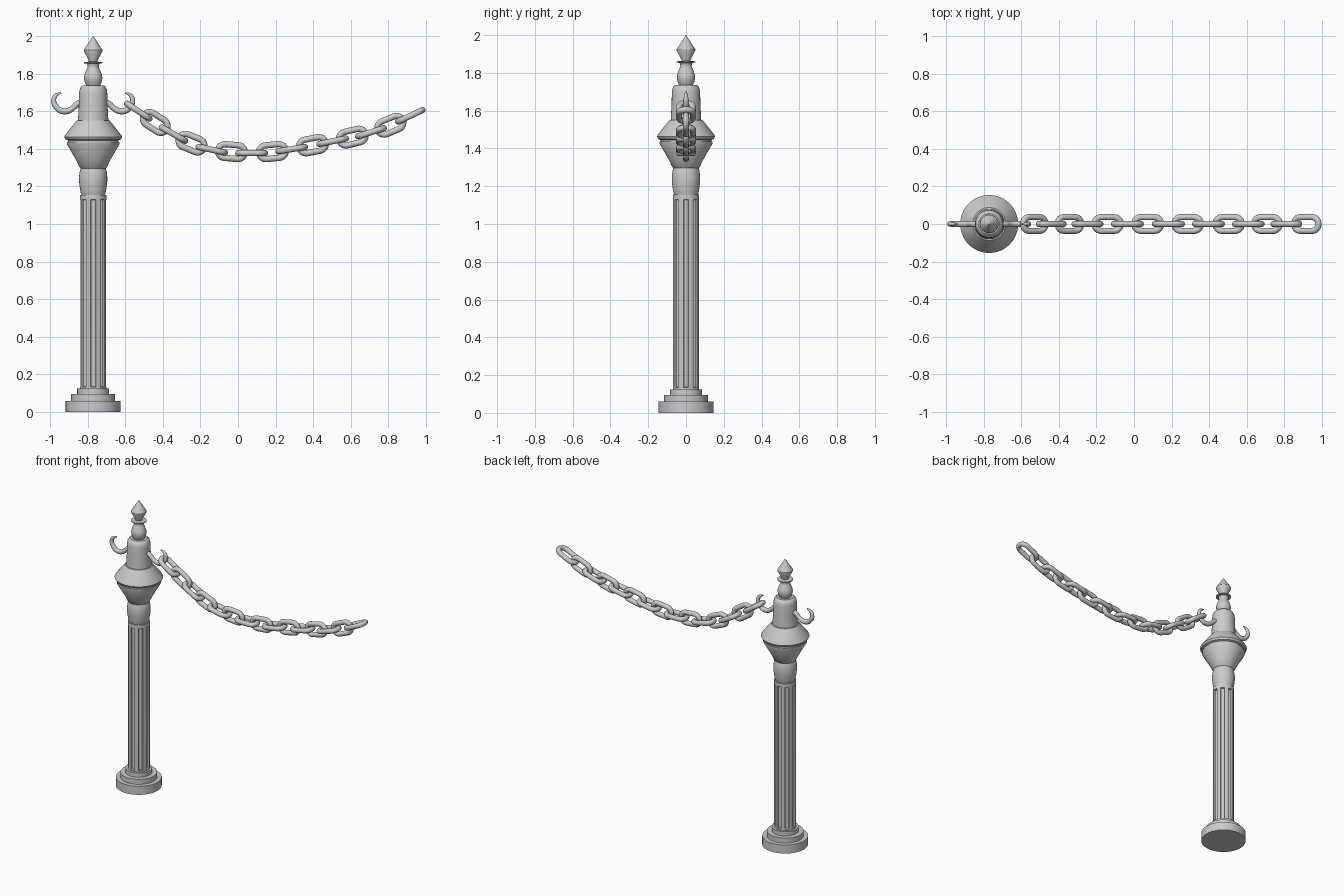
import bpy, bmesh
from math import sin, cos, pi, radians, atan2
from mathutils import Matrix

if "Cube" in bpy.data.objects:
    bpy.data.objects.remove(bpy.data.objects["Cube"])

PX = -0.77  # post centre


def finish(bm, name, angle=32):
    bmesh.ops.remove_doubles(bm, verts=bm.verts, dist=1e-5)
    bmesh.ops.recalc_face_normals(bm, faces=bm.faces)
    me = bpy.data.meshes.new(name)
    bm.to_mesh(me)
    bm.free()
    ob = bpy.data.objects.new(name, me)
    bpy.context.collection.objects.link(ob)
    bpy.ops.object.select_all(action='DESELECT')
    ob.select_set(True)
    bpy.context.view_layer.objects.active = ob
    bpy.ops.object.shade_smooth_by_angle(angle=radians(angle))
    return ob


def loft(bm, rings, closed=False):
    """Skin a list of point rings; cap the ends unless closed."""
    vs = [[bm.verts.new(p) for p in r] for r in rings]
    n = len(vs[0])
    pairs = list(zip(vs, vs[1:])) + ([(vs[-1], vs[0])] if closed else [])
    for a, b in pairs:
        for i in range(n):
            j = (i + 1) % n
            bm.faces.new((a[i], a[j], b[j], b[i]))
    if not closed:
        bm.faces.new(vs[0][::-1])
        bm.faces.new(vs[-1])


def lathe(name, profile, seg=48):
    bm = bmesh.new()
    loft(bm, [[(PX + r * cos(2 * pi * i / seg), r * sin(2 * pi * i / seg), z)
               for i in range(seg)] for r, z in profile])
    return finish(bm, name)


def smooth_path(pts, steps=6):
    """Catmull-Rom through tuples of any size."""
    p = [pts[0]] + pts + [pts[-1]]
    out = []
    for k in range(1, len(p) - 2):
        for s in range(steps):
            t = s / steps
            out.append(tuple(0.5 * (2 * b + (c - a) * t + (2 * a - 5 * b + 4 * c - d) * t * t
                                    + (3 * b - a - 3 * c + d) * t ** 3)
                             for a, b, c, d in zip(*p[k - 1:k + 3])))
    return out + [pts[-1]]


def tube(bm, path, closed=False, seg=14):
    """Round tube in the xz plane along (x, z, radius) points."""
    rings, n = [], len(path)
    for i, (x, z, r) in enumerate(path):
        a = path[i - 1] if closed or i else path[0]
        b = path[(i + 1) % n] if closed or i < n - 1 else path[-1]
        t = atan2(b[1] - a[1], b[0] - a[0])
        rings.append([(x - sin(t) * r * cos(u), r * sin(u), z + cos(t) * r * cos(u))
                      for u in (2 * pi * k / seg for k in range(seg))])
    loft(bm, rings, closed)


# stepped base
lathe("base", [(0.146, 0), (0.146, 0.06), (0.117, 0.06), (0.117, 0.095),
               (0.085, 0.095), (0.085, 0.125), (0.06, 0.125)])

# fluted shaft: eight round-bottomed grooves
bm = bmesh.new()
R, rings = 0.07, []
for z, depth in ((0.12, 0), (0.134, 0), (0.136, 1), (1.127, 1), (1.129, 0), (1.155, 0)):
    ring = []
    for k in range(8):
        for d in (-22.5, -18, -14.5, -11.5, -11, -7, -3, 3, 7, 11, 11.5, 14.5, 18):
            g = 0.015 * (1 - (d / 14) ** 2) ** 0.5 * depth if abs(d) <= 11 else 0
            a = radians(k * 45 + d)
            ring.append((PX + (R - g) * cos(a), (R - g) * sin(a), z))
    rings.append(ring)
loft(bm, rings)
finish(bm, "fluted_shaft")

# bulging neck
lathe("neck", smooth_path([(0.062, 1.15), (0.069, 1.18), (0.075, 1.23), (0.073, 1.27), (0.066, 1.302)], 4))

# flared collar
lathe("collar", [(0.066, 1.295), (0.072, 1.30), (0.088, 1.335), (0.14, 1.425), (0.14, 1.437),
                 (0.134, 1.437), (0.134, 1.445), (0.147, 1.45), (0.154, 1.463), (0.15, 1.472),
                 (0.088, 1.55), (0.06, 1.555)])

# head that carries the hooks
lathe("head", [(0.081, 1.55), (0.079, 1.58), (0.076, 1.64), (0.075, 1.695), (0.072, 1.715),
               (0.065, 1.73), (0.055, 1.737), (0.02, 1.737)])

# finial
lathe("finial_baluster", smooth_path([(0.036, 1.733), (0.046, 1.76), (0.048, 1.785), (0.038, 1.815),
                                      (0.03, 1.835), (0.034, 1.853)], 4)
      + [(0.05, 1.855), (0.05, 1.861), (0.025, 1.863)], 32)
lathe("finial_tip", [(0.02, 1.855), (0.023, 1.868), (0.049, 1.918), (0.049, 1.926),
                     (0.022, 1.967), (0.001, 2.0)], 32)

# pair of mirrored hooks
hook = smooth_path([(0.06, 1.645, 0.02), (0.085, 1.638, 0.016), (0.11, 1.615, 0.015), (0.14, 1.6, 0.016),
                    (0.175, 1.604, 0.016), (0.203, 1.632, 0.015), (0.21, 1.66, 0.013),
                    (0.198, 1.685, 0.01), (0.17, 1.698, 0.003)])
for side, name in ((-1, "hook_left"), (1, "hook_right")):
    bm = bmesh.new()
    tube(bm, [(PX + side * x, z, r) for x, z, r in hook])
    finish(bm, name, 60)

# chain: link centres, alternating flat and upright
centres = [(-0.53, 1.60), (-0.44, 1.54), (-0.343, 1.478), (-0.247, 1.43), (-0.14, 1.395),
           (-0.035, 1.385), (0.073, 1.377), (0.183, 1.385), (0.285, 1.398), (0.396, 1.419),
           (0.503, 1.44), (0.608, 1.462), (0.707, 1.488), (0.81, 1.525), (0.916, 1.575)]
LR, HALF_L, HALF_W = 0.0165, 0.088, 0.053
bend = HALF_W - LR
oval = [(s * (HALF_L - HALF_W) + bend * cos(a), bend * sin(a), LR)
        for s, a0 in ((1, -pi / 2), (-1, pi / 2))
        for a in (a0 + pi * k / 12 for k in range(13))]
for i, (x, z) in enumerate(centres):
    a, b = centres[max(i - 1, 0)], centres[min(i + 1, len(centres) - 1)]
    tilt = atan2(b[1] - a[1], b[0] - a[0])
    bm = bmesh.new()
    tube(bm, oval, True)
    turn = Matrix.Rotation(pi / 2 if i % 2 == 0 else 0, 4, 'X')
    bmesh.ops.transform(bm, verts=bm.verts,
                        matrix=Matrix.Translation((x, 0, z)) @ Matrix.Rotation(-tilt, 4, 'Y') @ turn)
    finish(bm, f"chain_link_{i + 1:02d}", 60)
